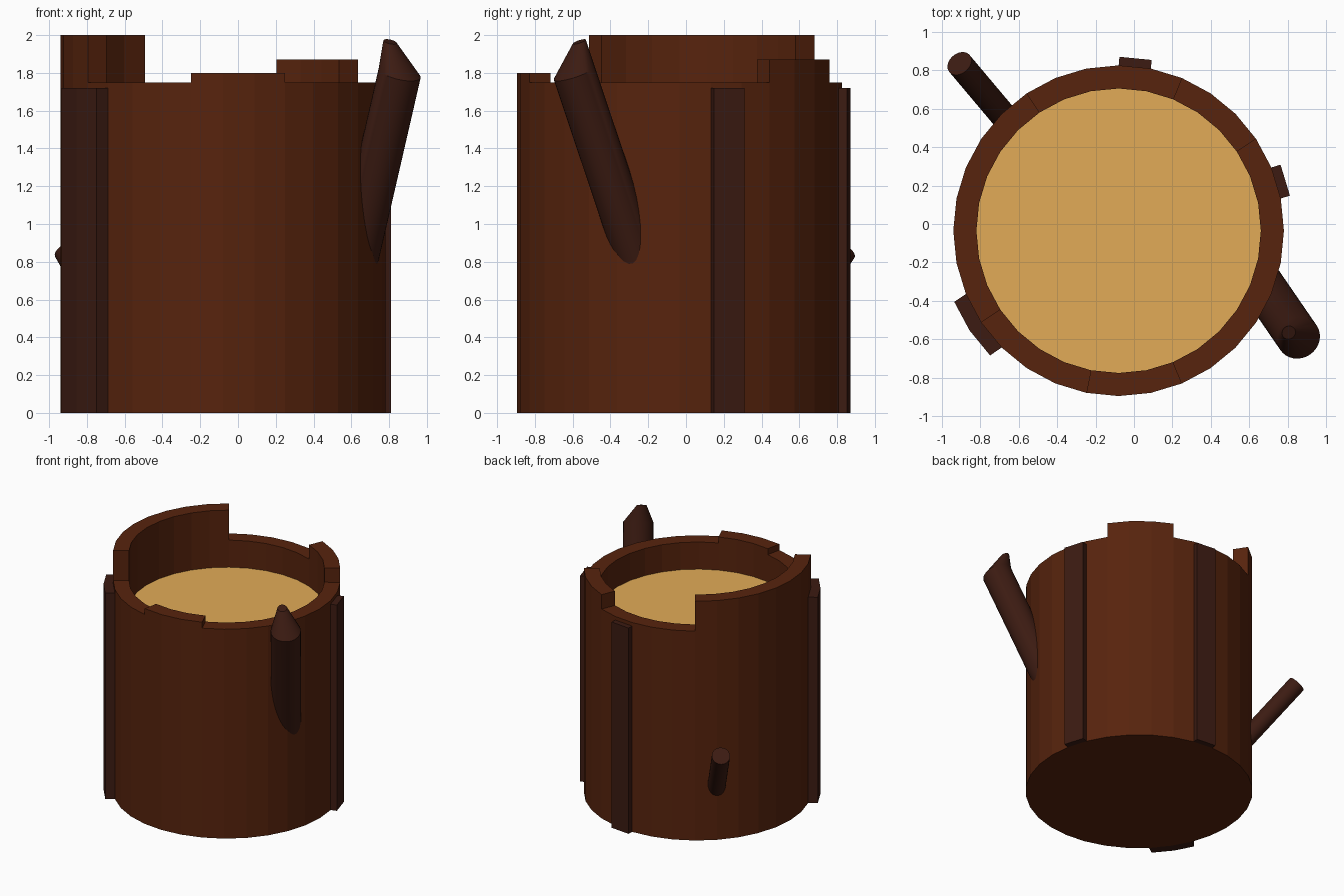
import bpy, bmesh, math
from mathutils import Vector

if "Cube" in bpy.data.objects:
    bpy.data.objects.remove(bpy.data.objects["Cube"])

CX, CY = -0.08, -0.035      # trunk axis
N, R_OUT, R_IN = 32, 0.86, 0.74
RIM, FLOOR = 1.75, 1.52


def material(name, rgb):
    m = bpy.data.materials.new(name)
    m.diffuse_color = (*rgb, 1)
    m.use_nodes = True
    m.node_tree.nodes["Principled BSDF"].inputs["Base Color"].default_value = m.diffuse_color
    return m


BARK = material("bark", (0.095, 0.017, 0.004))
DARK = material("dark_bark", (0.045, 0.011, 0.006))
WOOD = material("cut_wood", (0.76, 0.41, 0.095))


def finish(name, bm, mat, weld=False):
    if weld:
        bmesh.ops.remove_doubles(bm, verts=bm.verts, dist=1e-4)
    bmesh.ops.recalc_face_normals(bm, faces=bm.faces)
    me = bpy.data.meshes.new(name)
    bm.to_mesh(me)
    bm.free()
    me.materials.append(mat)
    ob = bpy.data.objects.new(name, me)
    bpy.context.collection.objects.link(ob)
    return ob


def ring_point(i, r, z):
    a = 2 * math.pi * i / N
    return Vector((CX + r * math.cos(a), CY + r * math.sin(a), z))


def face(bm, pts):
    bm.faces.new([bm.verts.new(p) for p in pts])


# trunk: hollow top with a stepped, broken rim
def rim_height(i):
    i %= N
    if 11 <= i < 19:
        return 2.0
    if 23 <= i < 26:
        return 1.8
    if 3 <= i < 6:
        return 1.87
    return RIM


bm = bmesh.new()
for i in range(N):
    j, h, prev = i + 1, rim_height(i), rim_height(i - 1)
    for r, low in ((R_OUT, 0), (R_IN, FLOOR)):
        face(bm, [ring_point(i, r, low), ring_point(j, r, low),
                  ring_point(j, r, RIM), ring_point(i, r, RIM)])
        if h > RIM:
            face(bm, [ring_point(i, r, RIM), ring_point(j, r, RIM),
                      ring_point(j, r, h), ring_point(i, r, h)])
    face(bm, [ring_point(i, R_OUT, h), ring_point(j, R_OUT, h),
              ring_point(j, R_IN, h), ring_point(i, R_IN, h)])
    if h != prev:
        face(bm, [ring_point(i, R_OUT, prev), ring_point(i, R_IN, prev),
                  ring_point(i, R_IN, h), ring_point(i, R_OUT, h)])
face(bm, [ring_point(i, R_OUT, 0) for i in range(N)])
face(bm, [ring_point(i, R_IN, FLOOR) for i in range(N)])
finish("trunk", bm, BARK, weld=True)

# pale cut wood inside the rim
bm = bmesh.new()
face(bm, [ring_point(i, R_IN, FLOOR + 0.003) for i in range(N)])
wood = finish("cut_wood_top", bm, WOOD)
if wood.data.polygons[0].normal.z < 0:
    wood.data.flip_normals()


# raised bark strips following the trunk sides
def bark_strip(name, first, last, depth):
    a = math.pi * (first + last) / N
    out = Vector((math.cos(a), math.sin(a), 0)) * depth
    inner = [ring_point(i, R_OUT - 0.003, 0) for i in range(first, last + 1)]
    outer = [ring_point(i, R_OUT, 0) + out for i in range(first, last + 1)]
    bm = bmesh.new()
    loop = inner + outer[::-1]
    up = Vector((0, 0, 1.72))
    face(bm, loop)
    face(bm, [p + up for p in loop])
    for k, p in enumerate(loop):
        q = loop[(k + 1) % len(loop)]
        face(bm, [p, q, q + up, p + up])
    finish(name, bm, DARK, weld=True)


bark_strip("back_bark_strip", 7, 8, 0.045)
bark_strip("right_bark_strip", 1, 2, 0.05)
bark_strip("left_bark_strip", 18, 20, 0.073)


# branches: rings of (centre, radius) perpendicular to one direction
def branch(name, direction, rings, sides):
    rot = Vector((0, 0, 1)).rotation_difference(Vector(direction).normalized())
    bm = bmesh.new()
    loops = []
    for c, r in rings:
        loops.append([bm.verts.new(Vector(c) + rot @ Vector(
            (r * math.cos(2 * math.pi * k / sides), r * math.sin(2 * math.pi * k / sides), 0)))
            for k in range(sides)])
    for a, b in zip(loops, loops[1:]):
        for k in range(sides):
            n = (k + 1) % sides
            bm.faces.new((a[k], a[n], b[n], b[k]))
    bm.faces.new(loops[0])
    bm.faces.new(loops[-1])
    ob = finish(name, bm, DARK)
    bpy.ops.object.select_all(action='DESELECT')
    ob.select_set(True)
    bpy.context.view_layer.objects.active = ob
    bpy.ops.object.shade_smooth_by_angle(angle=math.radians(30))


d = Vector((0.23, -0.335, 1))
top = Vector((0.856, -0.592, 1.80))
branch("large_branch", d, [(top - d * 1.15, 0.114), (top, 0.114),
                           ((0.805, -0.565, 1.965), 0.036)], 32)

d = Vector((-0.64, 0.76, 1.12))
end = Vector((-0.908, 0.835, 0.86))
branch("small_branch", d, [(end - d * 0.48, 0.069), (end, 0.069)], 32)
